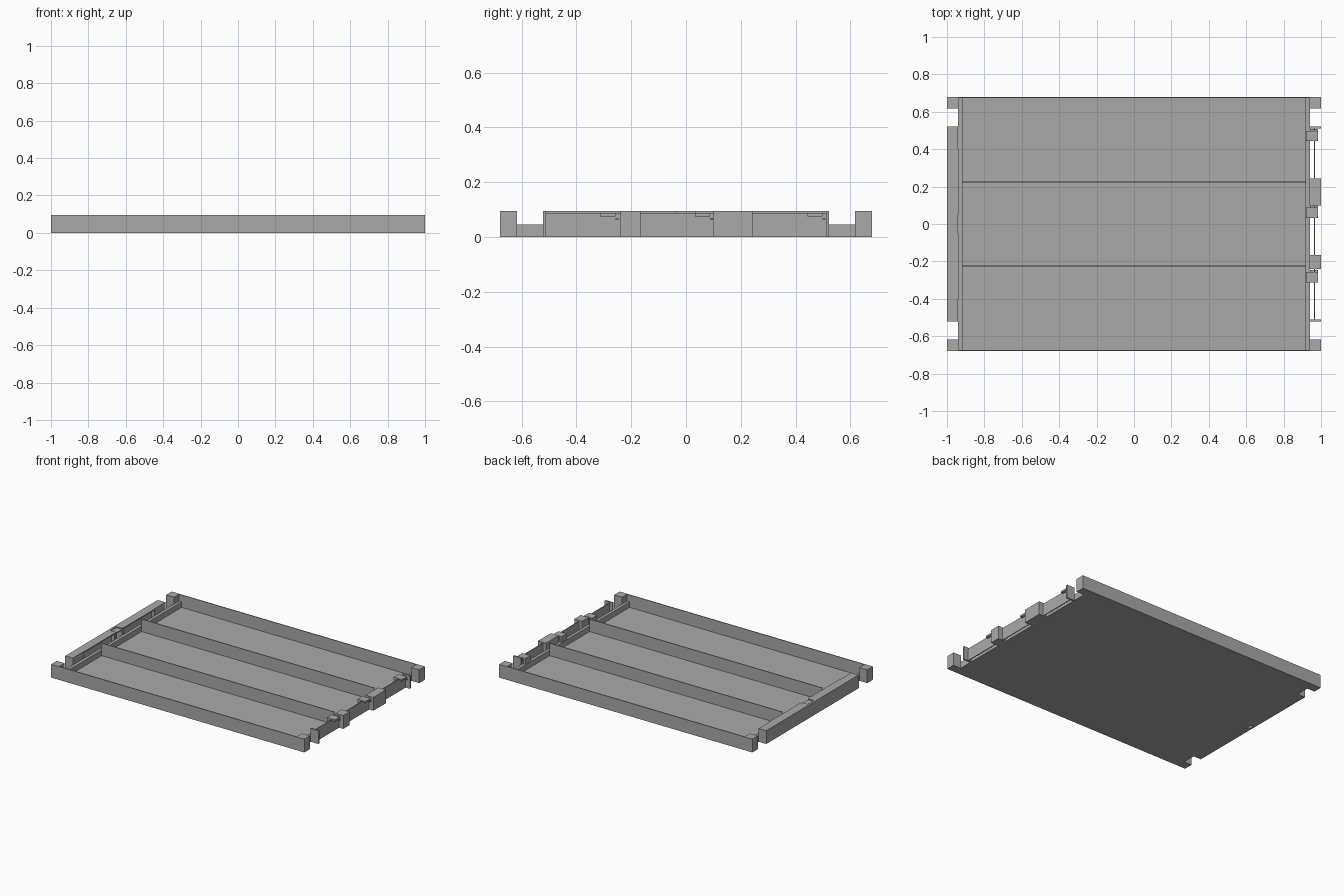
import bpy

if "Cube" in bpy.data.objects:
    bpy.data.objects.remove(bpy.data.objects["Cube"])

grey = bpy.data.materials.new("plain grey")
grey.diffuse_color = (0.40, 0.40, 0.40, 1)
grey.use_nodes = True
grey.node_tree.nodes["Principled BSDF"].inputs["Base Color"].default_value = grey.diffuse_color

H = 0.095      # full height
LOW = 0.045    # low end walls
Y = 0.68       # half depth
T = 0.006      # sheet thickness


def box(name, x0, x1, y0, y1, z0, z1):
    """Box between two corners."""
    v = [(x, y, z) for z in (z0, z1) for x, y in ((x0, y0), (x1, y0), (x1, y1), (x0, y1))]
    f = [(3, 2, 1, 0), (4, 5, 6, 7), (0, 1, 5, 4), (1, 2, 6, 5), (2, 3, 7, 6), (3, 0, 4, 7)]
    me = bpy.data.meshes.new(name)
    me.from_pydata(v, [], f)
    me.materials.append(grey)
    ob = bpy.data.objects.new(name, me)
    bpy.context.collection.objects.link(ob)
    return ob


# Tray floor, long walls and the two dividers
box("tray_floor", -0.94, 0.94, -Y, Y, 0, T)
for s, side in ((-1, "front"), (1, "back")):
    y0, y1 = sorted((s * Y, s * (Y - T)))
    box(side + "_wall", -1, 1, y0, y1, 0, H)
    box(side + "_divider", -0.92, 0.92, s * 0.225 - T / 2, s * 0.225 + T / 2, T, H)

# Low end walls and corner blocks
for s, end in ((-1, "left"), (1, "right")):
    x0, x1 = sorted((s * 0.94, s * 0.918))
    box(end + "_end_wall", x0, x1, -Y + T, Y - T, 0, LOW)
    x0, x1 = sorted((s * 0.938, s))
    for t, side in ((-1, "front"), (1, "back")):
        y0, y1 = sorted((t * 0.617, t * Y))
        box(f"{end}_{side}_corner_block", x0, x1, y0, y1, 0, H)

# Left rail: outer body, end blocks, lids over the recesses, ribs to the tray
box("rail_outer_wall", -1, -0.985, -0.522, 0.522, 0, H)
box("rail_floor_front", -0.985, -0.938, -0.522, -0.02, 0, T)
box("rail_floor_back", -0.985, -0.938, 0.02, 0.522, 0, T)
box("rail_center_floor", -0.965, -0.938, -0.02, 0.02, 0, T)
for s, side in ((-1, "front"), (1, "back")):
    def span(a, b):
        return sorted((s * a, s * b))
    box(f"rail_{side}_end_block", -0.985, -0.94, *span(0.4, 0.522), T, H)
    box(f"rail_{side}_inner_wall", -0.985, -0.965, *span(0.05, 0.4), T, H - 0.007)
    box(f"rail_{side}_lid", -0.985, -0.937, *span(0.05, 0.4), H - 0.007, H)
    box(f"rail_{side}_rib", -0.94, -0.918, *span(0.51, 0.522), 0, LOW)
    box(f"rail_{side}_center_cheek", -0.985, -0.94, *span(0.035, 0.05), T, H)
box("rail_center_tongue", -0.985, -0.94, -0.035, 0.035, H - 0.014, H - 0.007)

# Right latch side: thin panel, posts and blocks
box("latch_panel", 0.962, 0.967, -0.515, 0.515, 0, 0.088)
for name, y0, y1 in (("front_post", -0.522, -0.511), ("front_block", -0.24, -0.167),
                     ("back_block", 0.1, 0.242), ("back_post", 0.511, 0.522)):
    box("latch_" + name, 0.938, 1, y0, y1, 0, H)

# Clips reaching from the panel over the end wall
for i, (y0, y1) in enumerate(((-0.312, -0.257), (0.033, 0.088), (0.443, 0.498))):
    box(f"clip_plate_{i + 1}", 0.92, 0.985, y0, y1, 0.075, 0.088)
    box(f"clip_stem_{i + 1}", 0.92, 0.936, y0, y1, LOW, 0.075)
    box(f"clip_stop_{i + 1}", 0.94, 0.985, y1, y1 + 0.01, 0.062, 0.07)
